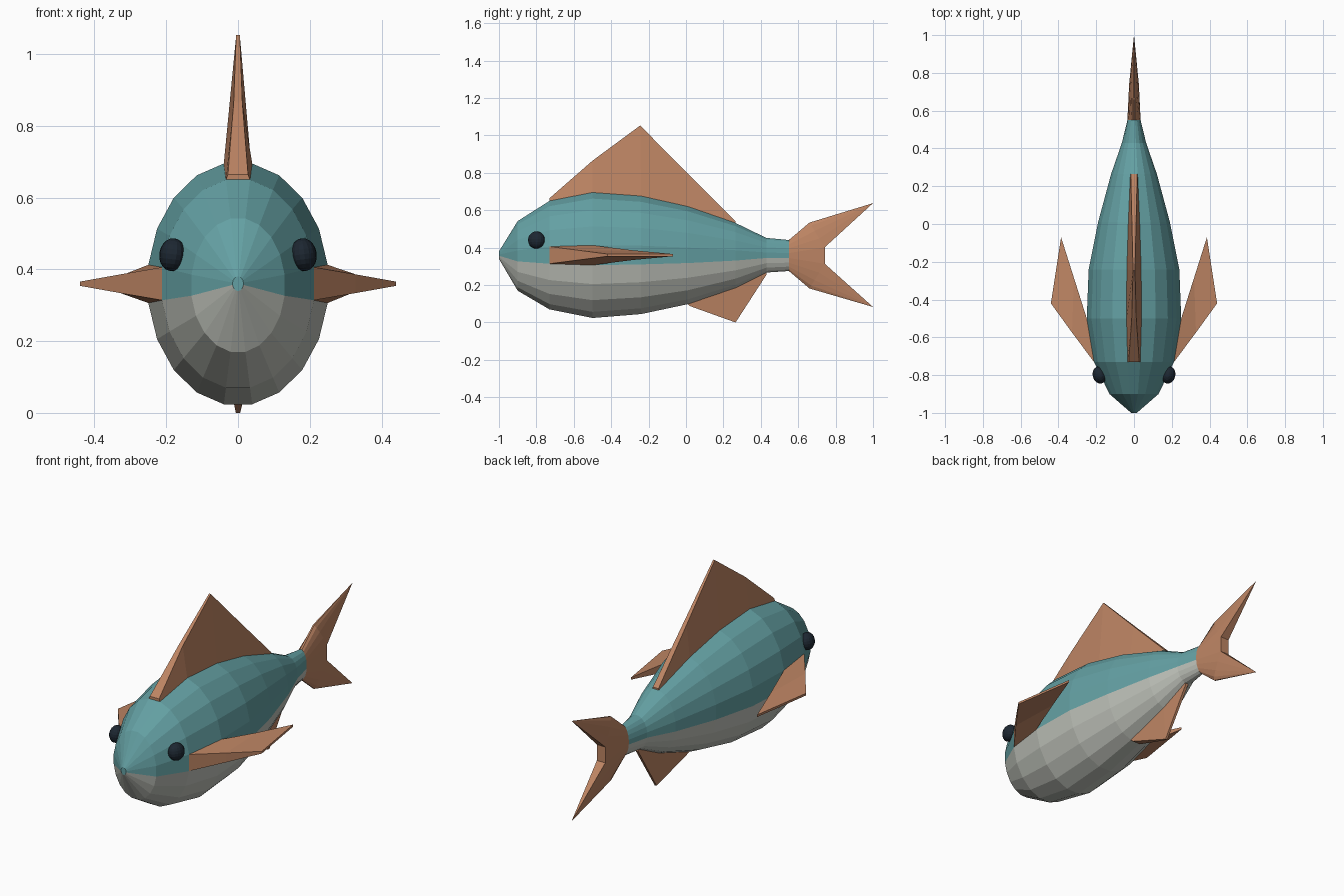
import bpy, bmesh, math
from mathutils import Vector

if "Cube" in bpy.data.objects:
    bpy.data.objects.remove(bpy.data.objects["Cube"])


def material(name, rgb):
    m = bpy.data.materials.new(name)
    m.diffuse_color = (*rgb, 1)
    m.use_nodes = True
    m.node_tree.nodes["Principled BSDF"].inputs["Base Color"].default_value = m.diffuse_color
    return m


teal = material("teal_back", (0.127, 0.352, 0.367))
grey = material("pale_belly", (0.515, 0.535, 0.485))
orange = material("copper_fin", (0.515, 0.235, 0.127))
dark = material("dark_eye", (0.012, 0.020, 0.031))


def build(name, verts, faces, mats, mat_ids=None, drop=()):
    """Flat-shaded mesh; faces listed in drop are opened after normals are fixed."""
    bm = bmesh.new()
    vs = [bm.verts.new(v) for v in verts]
    fs = [bm.faces.new([vs[i] for i in f]) for f in faces]
    for k, f in enumerate(fs):
        f.material_index = mat_ids[k] if mat_ids else 0
    bmesh.ops.recalc_face_normals(bm, faces=fs)
    bmesh.ops.delete(bm, geom=[fs[k] for k in drop], context='FACES_ONLY')
    me = bpy.data.meshes.new(name)
    bm.to_mesh(me)
    bm.free()
    for m in mats:
        me.materials.append(m)
    ob = bpy.data.objects.new(name, me)
    bpy.context.collection.objects.link(ob)
    return ob


def loft(rings):
    """Side quads in ring order, then start cap and end cap."""
    n = len(rings[0])
    verts = [v for r in rings for v in r]
    faces = [(i * n + j, i * n + (j + 1) % n, (i + 1) * n + (j + 1) % n, (i + 1) * n + j)
             for i in range(len(rings) - 1) for j in range(n)]
    last = (len(rings) - 1) * n
    faces += [tuple(range(n)), tuple(range(last, last + n))]
    return verts, faces


# Body: stations of y, top z, bottom z, half width
N = 20
stations = [(-1.0, 0.38, 0.34, 0.015), (-0.9, 0.542, 0.17, 0.13), (-0.73, 0.65, 0.07, 0.212),
            (-0.5, 0.695, 0.024, 0.25), (-0.24, 0.676, 0.045, 0.24), (0.01, 0.62, 0.098, 0.19),
            (0.265, 0.532, 0.185, 0.121), (0.43, 0.452, 0.267, 0.064), (0.55, 0.441, 0.275, 0.035)]
angles = [math.radians(9 + 18 * j) for j in range(N)]
C9 = math.cos(math.radians(9))


def ring(y, top, bottom, half):
    rx, rz, cz = half / C9, (top - bottom) / 2 / C9, (top + bottom) / 2
    return [Vector((rx * math.cos(a), y, cz + rz * math.sin(a))) for a in angles]


body = [ring(*s) for s in stations]
TOP, LEFT, BOTTOM, RIGHT = 4, 9, 14, 19
verts, faces = loft(body)
ids = [1 if 10 <= k % N <= 18 else 0 for k in range(len(faces) - 2)] + [0, 0]
openings = [i * N + TOP for i in range(2, 6)] + [i * N + BOTTOM for i in (5, 6)]
openings += [2 * N + LEFT, 2 * N + RIGHT, len(faces) - 1]
build("body", verts, faces, [teal, grey], ids, openings)


# Dorsal and belly fins grow from the body's centre strips to a thin ridge
def centre_fin(name, first, strip, ridge):
    sections = []
    for k, (y, z, half) in enumerate(ridge):
        a, b = body[first + k][strip], body[first + k][strip + 1]
        s = 1 if b.x > 0 else -1
        sections.append([a, b, Vector((s * half, y, z)), Vector((-s * half, y, z))])
    v, f = loft(sections)
    build(name, v, f, [orange], drop=[k * 4 for k in range(len(ridge) - 1)])


centre_fin("dorsal_fin", 2, TOP, [(-0.73, 0.664, 0.028), (-0.5, 0.865, 0.012),
                                  (-0.245, 1.053, 0.005), (0.01, 0.795, 0.011),
                                  (0.265, 0.54, 0.017)])
centre_fin("belly_fin", 5, BOTTOM, [(0.02, 0.088, 0.024), (0.265, 0.0, 0.006),
                                    (0.43, 0.255, 0.008)])

# Side fins: body side face, mid section, thin tip
for side, strip in (("right", RIGHT), ("left", LEFT)):
    s = 1 if side == "right" else -1
    root = [body[2][strip], body[3][strip], body[3][(strip + 1) % N], body[2][(strip + 1) % N]]
    up = 1 if root[2].z > root[1].z else -1

    def section(x0, y0, x1, y1, h):
        return [Vector((s * x, y, 0.36 + d * up * h))
                for x, y, d in ((x0, y0, -1), (x1, y1, -1), (x1, y1, 1), (x0, y0, 1))]

    v, f = loft([root, section(0.328, -0.575, 0.318, -0.285, 0.026),
                 section(0.44, -0.42, 0.386, -0.07, 0.006)])
    build(side + "_side_fin", v, f, [orange], drop=[len(f) - 2])

# Tail: elliptical root spreading to a forked fin with two pointed lobes
fork = []
s9 = math.sin(math.radians(9))
for a in angles:
    t = (abs(math.sin(a)) - s9) / (C9 - s9)
    sign = 1 if math.sin(a) > 0 else -1
    fork.append(Vector((0.026 * math.cos(a), 0.742 - 0.082 * t,
                        0.358 + sign * (0.044 + 0.132 * t))))
tips = [Vector((0, 1.0, 0.638)), Vector((0, 1.0, 0.083))]
verts, faces = loft([body[-1], fork])
faces.pop()
root_face = len(faces) - 1
verts += tips
for half in (0, 1):
    idx = [N + half * 10 + j for j in range(10)]
    faces += [(idx[j], idx[(j + 1) % 10], 2 * N + half) for j in range(10)]
faces.append((N, N + 9, N + 10, N + 19))
build("tail_fin", verts, faces, [orange], drop=[root_face])

# Eyes
for side, s in (("right", 1), ("left", -1)):
    bpy.ops.mesh.primitive_uv_sphere_add(segments=16, ring_count=10, radius=0.046,
                                         location=(s * 0.183, -0.80, 0.441))
    eye = bpy.context.object
    eye.name = side + "_eye"
    eye.scale.x = 0.78
    eye.rotation_euler = (0, -s * math.radians(8), -s * math.radians(15))
    eye.data.materials.append(dark)
